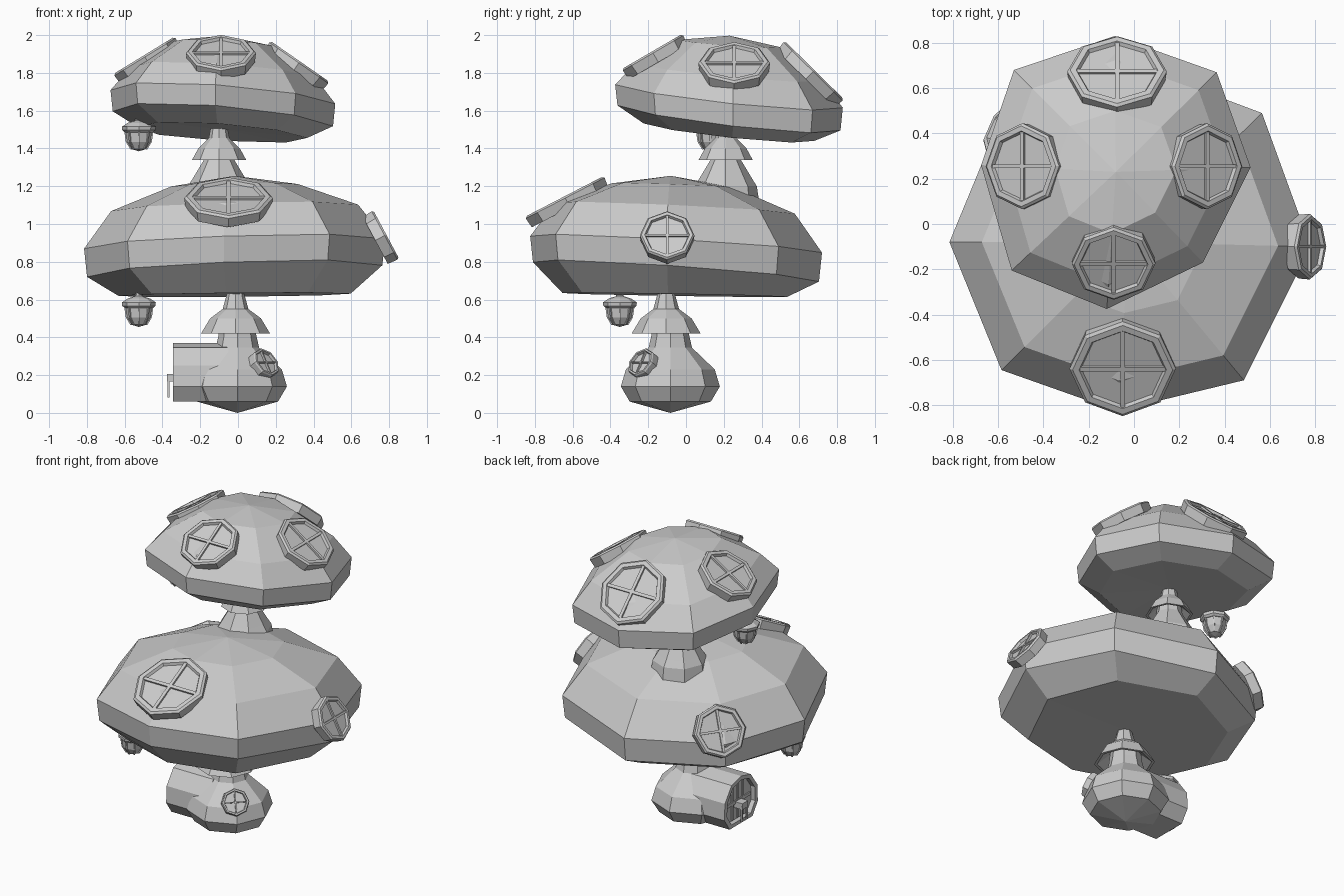
import bpy, bmesh
from math import cos, sin, pi
from mathutils import Vector
from mathutils.bvhtree import BVHTree

cube = bpy.data.objects.get("Cube")
if cube:
    bpy.data.objects.remove(cube, do_unlink=True)

grey = bpy.data.materials.new("plain_grey")
grey.use_nodes = True
grey.diffuse_color = (0.6, 0.6, 0.6, 1)
grey.node_tree.nodes["Principled BSDF"].inputs["Base Color"].default_value = (0.6, 0.6, 0.6, 1)


def finish(name, bm):
    bmesh.ops.recalc_face_normals(bm, faces=bm.faces)
    mesh = bpy.data.meshes.new(name)
    bm.to_mesh(mesh)
    bm.free()
    mesh.materials.append(grey)
    obj = bpy.data.objects.new(name, mesh)
    bpy.context.collection.objects.link(obj)
    return obj


def skin(bm, rings):
    """Join rings of points with faces; a one-point ring makes a fan."""
    loops = [[bm.verts.new(p) for p in ring] for ring in rings]
    for a, b in zip(loops, loops[1:]):
        n = max(len(a), len(b))
        for i in range(n):
            j = (i + 1) % n
            quad = [a[i % len(a)], a[j % len(a)], b[j % len(b)], b[i % len(b)]]
            bm.faces.new(list(dict.fromkeys(quad)))
    for loop in (loops[0], loops[-1]):
        if len(loop) > 2:
            bm.faces.new(loop)


def ring(r, z, n=8):
    if r == 0:
        return [Vector((0, 0, z))]
    return [Vector((r * cos(2 * pi * i / n), r * sin(2 * pi * i / n), z)) for i in range(n)]


def lathe(name, centre, profile):
    bm = bmesh.new()
    c = Vector((centre[0], centre[1], 0))
    skin(bm, [[p + c for p in ring(r, z)] for r, z in profile])
    return finish(name, bm)


def bar(bm, a, b, up, width, depth):
    """Straight square bar from a to b."""
    a, b, up = Vector(a), Vector(b), Vector(up)
    side = (b - a).cross(up).normalized() * width / 2
    rise = up.normalized() * depth / 2
    skin(bm, [[p + side + rise, p - side + rise, p - side - rise, p + side - rise] for p in (a, b)])


def cap(name, centre, outline, levels, tilt):
    """Faceted mushroom cap: one outline scaled at each level, each level tilted by its own share."""
    c = Vector(centre)
    rings = []
    for scale, z, share in levels:
        pts = [c + (Vector(p) - c) * scale for p in (outline if scale else [centre])]
        rings.append([Vector((p.x, p.y, z + share * (p - c).dot(Vector(tilt)))) for p in pts])
    bm = bmesh.new()
    skin(bm, rings)
    return finish(name, bm)


def window(name, host, centre, normal, r):
    """Octagonal frame with cross bars, seated on the host surface."""
    n = Vector(normal).normalized()
    turn = n.to_track_quat('Z', 'Y')
    bm = bmesh.new()
    bm.from_mesh(host.data)
    tree = BVHTree.FromBMesh(bm)
    bm.free()
    c = Vector(centre)
    heights = []
    for p in [Vector()] + ring(r * 0.7, 0):
        hit = tree.ray_cast(c + turn @ p + n * 0.3, -n)[0]
        if hit:
            heights.append((hit - c).dot(n))
    origin = c + n * (max(heights) + 0.002)
    profile = [(r * 0.97, -0.05), (r, 0.006), (r * 0.94, 0.016),
               (r * 0.82, 0.016), (r * 0.78, 0), (0, 0)]
    bm = bmesh.new()
    skin(bm, [ring(a, z) for a, z in profile])
    for d in (Vector((1, 0, 0)), Vector((0, 1, 0))):
        h = Vector((0, 0, 0.006))
        bar(bm, h - d * r * 0.8, h + d * r * 0.8, (0, 0, 1), r * 0.09, 0.012)
    for v in bm.verts:
        v.co = origin + turn @ v.co
    return finish(name, bm)


def lantern(name, x, y, z):
    """Hanging lantern: domed lid, ribbed bowl and hanger."""
    lathe(name + "_lid", (x, y), [(0.075, z + 0.1), (0.088, z + 0.112), (0.09, z + 0.13),
                                  (0.06, z + 0.15), (0.02, z + 0.163), (0.014, z + 0.22)])
    lathe(name + "_bowl", (x, y), [(0, z), (0.04, z + 0.012), (0.064, z + 0.05), (0.071, z + 0.105)])
    bm = bmesh.new()
    for lo, mid, hi in zip(ring(0.041, z + 0.01), ring(0.065, z + 0.05), ring(0.073, z + 0.105)):
        out = Vector((mid.x, mid.y, 0))
        bar(bm, lo, mid, out, 0.01, 0.008)
        bar(bm, mid, hi, out, 0.01, 0.008)
    for v in bm.verts:
        v.co += Vector((x, y, 0))
    finish(name + "_ribs", bm)


# Lower stump and flared skirt
stump = lathe("stump", (-0.003, -0.083), [(0, 0), (0.215, 0.06), (0.262, 0.14), (0.235, 0.23),
                                          (0.115, 0.345), (0.1, 0.41), (0.09, 0.5)])
lathe("lower_skirt", (-0.013, -0.105), [(0.09, 0.48), (0.165, 0.42), (0.183, 0.42), (0.135, 0.5),
                                        (0.068, 0.55), (0.035, 0.67)])

# Lower cap
lower_outline = [(0.78, -0.1), (0.565, 0.49), (-0.05, 0.72), (-0.6, 0.44),
                 (-0.815, -0.08), (-0.585, -0.645), (-0.075, -0.825), (0.485, -0.69)]
lower_cap = cap("lower_cap", (-0.02, -0.08), lower_outline,
                [(0, 1.255, 1), (0.42, 1.205, 0.6), (0.82, 1.085, 0.8), (1, 0.895, 1),
                 (0.98, 0.75, 1.2), (0.77, 0.625, 0.3), (0, 0.63, 1)],
                (0.032, -0.057))

# Upper stem and skirt
lathe("upper_stem", (-0.1, 0.21), [(0.18, 1.1), (0.165, 1.2), (0.14, 1.24), (0.08, 1.34), (0.07, 1.42)])
lathe("upper_skirt", (-0.1, 0.21), [(0.07, 1.39), (0.128, 1.34), (0.143, 1.34), (0.11, 1.4),
                                    (0.055, 1.455), (0.035, 1.56)])

# Upper cap
upper_outline = [(0.515, 0.25), (0.365, 0.67), (-0.085, 0.83), (-0.53, 0.68),
                 (-0.675, 0.26), (-0.54, -0.205), (-0.12, -0.375), (0.305, -0.17)]
upper_cap = cap("upper_cap", (-0.08, 0.23), upper_outline,
                [(0, 1.997, 1), (0.45, 1.955, 0.7), (0.82, 1.805, 0.9), (1, 1.675, 1),
                 (0.98, 1.56, 1.1), (0.75, 1.485, 1), (0, 1.5, 1)],
                (-0.062, -0.1))

# Round windows
window("stump_window", stump, (0.14, -0.23, 0.26), (0.6, -0.6, 0.5), 0.085)
window("lower_front_window", lower_cap, (-0.05, -0.61, 1.08), (0, -0.46, 0.89), 0.235)
window("lower_left_window", lower_cap, (0.74, -0.1, 0.92), (0.88, 0, 0.47), 0.145)
window("lower_back_window", lower_cap, (-0.575, 0.445, 0.935), (-0.72, 0.5, 0.48), 0.165)
window("upper_front_window", upper_cap, (-0.09, -0.16, 1.88), (0, -0.5, 0.86), 0.185)
window("upper_left_window", upper_cap, (0.32, 0.255, 1.85), (0.57, 0, 0.82), 0.19)
window("upper_right_window", upper_cap, (-0.49, 0.255, 1.88), (-0.52, 0, 0.85), 0.19)
window("upper_back_window", upper_cap, (-0.075, 0.675, 1.81), (0, 0.7, 0.71), 0.22)

# Hanging lanterns
lantern("lower_lantern", -0.525, -0.35, 0.455)
lantern("upper_lantern", -0.525, 0.13, 1.385)

# Arched porch with recessed door
half = [(0.12, 0.06), (0.175, 0.14), (0.17, 0.25), (0.1, 0.345)]
arch = half + [(0, 0.37)] + [(-y, z) for y, z in reversed(half)]


def arch_ring(x, scale):
    return [Vector((x, -0.085 + y * scale, 0.21 + (z - 0.21) * scale)) for y, z in arch]


bm = bmesh.new()
skin(bm, [arch_ring(-0.05, 1), arch_ring(-0.345, 1), arch_ring(-0.345, 0.84), arch_ring(-0.315, 0.84)])
finish("porch", bm)

# Door planks, latch and hanging knocker
bm = bmesh.new()
for y in (-0.14, -0.085, -0.03):
    bar(bm, (-0.316, y, 0.09), (-0.316, y, 0.32), (1, 0, 0), 0.012, 0.012)
bar(bm, (-0.316, -0.22, 0.2), (-0.316, 0.05, 0.2), (1, 0, 0), 0.02, 0.014)
finish("door_planks", bm)
bm = bmesh.new()
bar(bm, (-0.31, -0.085, 0.185), (-0.375, -0.085, 0.185), (0, 0, 1), 0.06, 0.04)
for y in (-0.11, -0.06):
    bar(bm, (-0.367, y, 0.185), (-0.367, y, 0.085), (1, 0, 0), 0.012, 0.01)
bar(bm, (-0.367, -0.116, 0.088), (-0.367, -0.054, 0.088), (1, 0, 0), 0.012, 0.01)
finish("door_knocker", bm)
